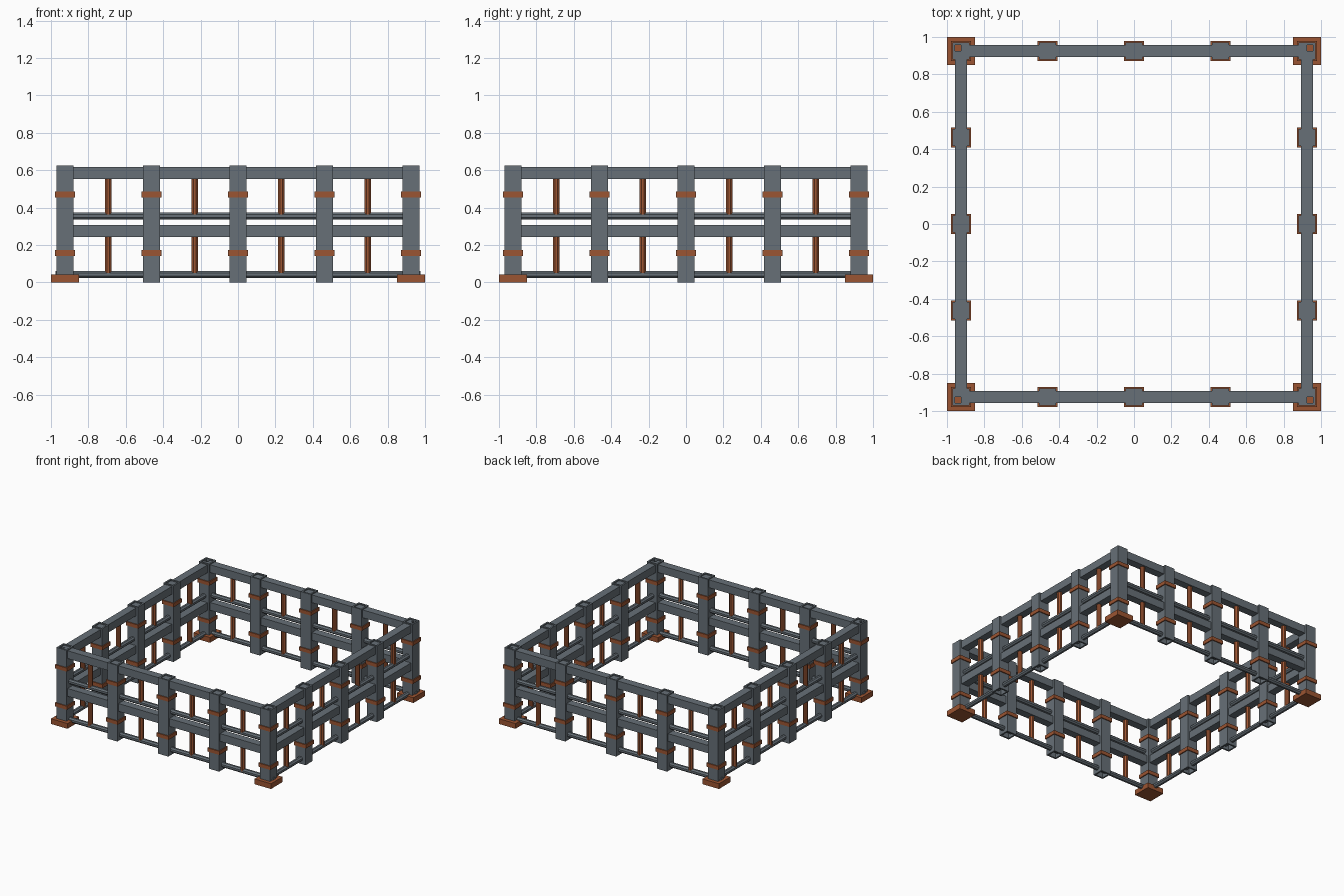
import bpy, bmesh, math
from mathutils import Matrix, Vector

if "Cube" in bpy.data.objects:
    bpy.data.objects.remove(bpy.data.objects["Cube"])

R = 0.925                                   # post line distance from the centre
STOPS = [-R, -R / 2, 0.0, R / 2, R]         # post positions along a side


def material(name, rgb):
    m = bpy.data.materials.new(name)
    m.diffuse_color = (*rgb, 1)
    m.use_nodes = True
    m.node_tree.nodes["Principled BSDF"].inputs["Base Color"].default_value = m.diffuse_color
    return m


STEEL = material("steel grey", (0.135, 0.162, 0.185))
COPPER = material("rust copper", (0.33, 0.09, 0.032))


def finish(name, bm, mat):
    bmesh.ops.recalc_face_normals(bm, faces=bm.faces)
    me = bpy.data.meshes.new(name)
    bm.to_mesh(me)
    bm.free()
    me.materials.append(mat)
    ob = bpy.data.objects.new(name, me)
    bpy.context.collection.objects.link(ob)
    return ob


def box(name, lo, hi, mat):
    lo, hi = Vector(lo), Vector(hi)
    bm = bmesh.new()
    bmesh.ops.create_cube(bm, size=1, matrix=Matrix.Translation((lo + hi) / 2)
                          @ Matrix.Diagonal((*(hi - lo), 1)))
    return finish(name, bm, mat)


def rod(name, a, b, width, mat):
    """Eight-sided bar from a to b with flats facing the axes."""
    a, b = Vector(a), Vector(b)
    d = b - a
    turn = d.to_track_quat('Z', 'Y').to_matrix().to_4x4()
    r = width / 2 / math.cos(math.pi / 8)
    bm = bmesh.new()
    bmesh.ops.create_cone(bm, cap_ends=True, segments=8, radius1=r, radius2=r, depth=d.length,
                          matrix=Matrix.Translation((a + b) / 2) @ turn
                          @ Matrix.Rotation(math.pi / 8, 4, 'Z'))
    return finish(name, bm, mat)


def square_tube(name, x, y, z0, z1, half, wall, mat):
    """Upright open square tube."""
    bm = bmesh.new()
    rings = []
    for h, z in ((half, z0), (half, z1), (half - wall, z1), (half - wall, z0)):
        rings.append([bm.verts.new((x + sx * h, y + sy * h, z))
                      for sx, sy in ((-1, -1), (1, -1), (1, 1), (-1, 1))])
    for k in range(4):
        p, q = rings[k], rings[(k + 1) % 4]
        for i in range(4):
            j = (i + 1) % 4
            bm.faces.new((p[i], p[j], q[j], q[i]))
    return finish(name, bm, mat)


def block(name, x, y, half, z0, z1, mat):
    return box(name, (x - half, y - half, z0), (x + half, y + half, z1), mat)


# Posts with clamp bands, and footings under the corners
for x in STOPS:
    for y in STOPS:
        if max(abs(x), abs(y)) < R:
            continue
        corner = abs(x) == abs(y)
        square_tube("post", x, y, 0.01 if corner else 0.0, 0.625, 0.046, 0.013, STEEL)
        for z in (0.142, 0.455):
            block("clamp_band", x, y, 0.054, z, z + 0.03, COPPER)
        if corner:
            block("corner_footing", x, y, 0.075, 0.0, 0.043, COPPER)

# Rails and slats on all four sides
for along_x in (True, False):
    for side in (-R, R):
        def at(t, z, off=0.0):
            return (t, side + off, z) if along_x else (side + off, t, z)

        # thick square rails
        for z0, z1, name in ((0.243, 0.307, "middle_rail"), (0.553, 0.617, "top_rail")):
            for a, b in zip(STOPS, STOPS[1:]):
                box(name, at(a, z0, -0.032), at(b, z1, 0.032), STEEL)
        # thin eight-sided rails; the lower ones along x run through the corner posts
        end = 0.977 if along_x else R
        rod("bottom_rail", at(-end, 0.042), at(end, 0.042), 0.037, STEEL)
        rod("thin_middle_rail", at(-R, 0.354), at(R, 0.354), 0.037, STEEL)
        # upright slats, one pair in each bay
        for a, b in zip(STOPS, STOPS[1:]):
            t = (a + b) / 2
            rod("lower_slat", at(t, 0.042), at(t, 0.25), 0.037, COPPER)
            rod("upper_slat", at(t, 0.354), at(t, 0.56), 0.037, COPPER)
